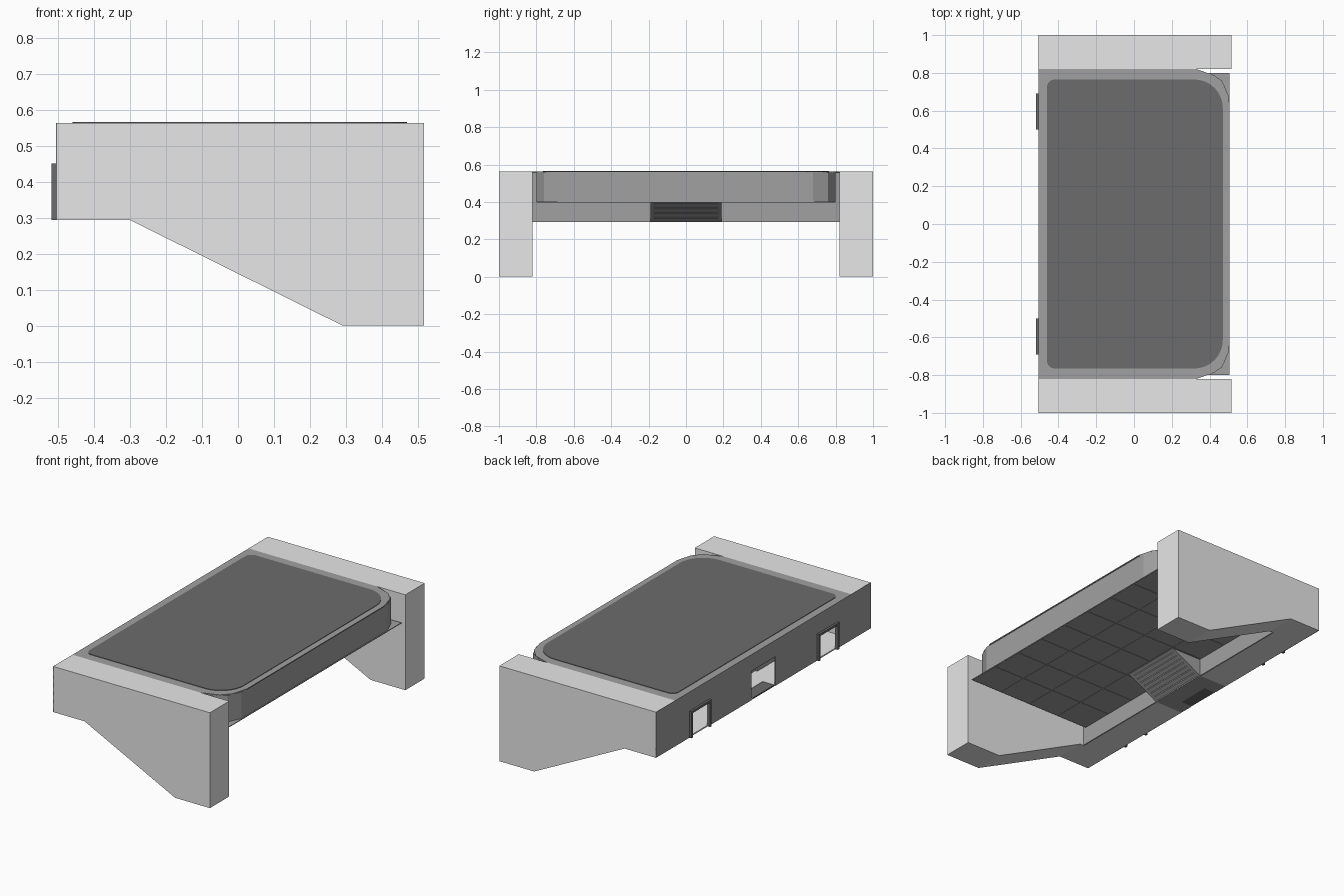
import bpy, bmesh, math
from mathutils import Vector

cube = bpy.data.objects.get("Cube")
if cube:
    bpy.data.objects.remove(cube, do_unlink=True)


def material(name, value):
    m = bpy.data.materials.new(name)
    m.use_nodes = True
    color = (value, value, value, 1)
    m.diffuse_color = color
    bsdf = next(n for n in m.node_tree.nodes if n.type == "BSDF_PRINCIPLED")
    bsdf.inputs["Base Color"].default_value = color
    bsdf.inputs["Roughness"].default_value = 0.7
    return m


LIGHT = material("light grey", 0.8)
MID = material("mid grey", 0.355)
DARK = material("dark grey", 0.15)


def prism(name, outline, axis, lo, hi, mat):
    """Extrude a 2D outline along an axis between lo and hi."""
    place = {"x": lambda a, b, c: (c, a, b),
             "y": lambda a, b, c: (a, c, b),
             "z": lambda a, b, c: (a, b, c)}[axis]
    bm = bmesh.new()
    face = bm.faces.new([bm.verts.new(place(a, b, lo)) for a, b in outline])
    new = bmesh.ops.extrude_face_region(bm, geom=[face])["geom"]
    shift = Vector(place(0, 0, hi - lo))
    bmesh.ops.translate(bm, vec=shift, verts=[v for v in new if isinstance(v, bmesh.types.BMVert)])
    bmesh.ops.recalc_face_normals(bm, faces=bm.faces)
    mesh = bpy.data.meshes.new(name)
    bm.to_mesh(mesh)
    bm.free()
    obj = bpy.data.objects.new(name, mesh)
    obj.data.materials.append(mat)
    bpy.context.collection.objects.link(obj)
    return obj


def box(name, x0, x1, y0, y1, z0, z1, mat):
    return prism(name, [(x0, y0), (x1, y0), (x1, y1), (x0, y1)], "z", z0, z1, mat)


def mirrored(half):
    """Close an outline given for +y by repeating it on -y."""
    return half + [(x, -y) for x, y in reversed(half)]


def arc(cx, cy, r, start, end, steps=8):
    angles = [math.radians(start + (end - start) * i / steps) for i in range(steps + 1)]
    return [(cx + r * math.cos(a), cy + r * math.sin(a)) for a in angles]


BACK, FRONT, TOP, BASE, FLOOR = -0.503, 0.505, 0.562, 0.293, 0.4
BEAM = -0.32      # inner face of the rear beam
SIDE = 0.82       # inner face of the brackets

# Side brackets
profile = [(BACK, TOP), (0.517, TOP), (0.517, 0), (0.29, 0), (-0.3, BASE), (BACK, BASE)]
prism("right_bracket", profile, "y", -1, -SIDE, LIGHT)
prism("left_bracket", profile, "y", SIDE, 1, LIGHT)

# Basin body, rim and inset top panel
skirt = mirrored([(BEAM, 0.8), (0.4, 0.8), (0.465, 0.76), (FRONT - 0.005, 0.68)])
prism("basin_skirt", skirt, "z", FLOOR, TOP - 0.004, MID)
rim = mirrored([(BACK, SIDE), (0.33, SIDE), (0.43, 0.785), (0.48, 0.73), (FRONT, 0.64)])
prism("top_rim", rim, "z", TOP - 0.006, TOP, MID)
panel = mirrored(arc(-0.42, 0.725, 0.04, 180, 90) + arc(0.32, 0.615, 0.15, 90, 0))
prism("top_panel", panel, "z", TOP, TOP + 0.003, DARK)

# Floor slab with a tiled underside
box("floor_slab", BEAM, FRONT, -0.8, 0.8, FLOOR - 0.002, FLOOR + 0.002, MID)
COLS, ROWS, GAP = 4, 8, 0.002
dx, dy = (FRONT - BEAM) / COLS, 1.6 / ROWS
for i in range(COLS):
    for j in range(ROWS):
        x, y = BEAM + i * dx, -0.8 + j * dy
        box("floor_tile", x + GAP, x + dx - GAP, y + GAP, y + dy - GAP,
            FLOOR - 0.004, FLOOR - 0.001, MID)

# Rear wall with two side windows and a central slot open at the bottom
wall = [(-1, TOP), (-1, BASE)]
for y0, y1, z in [(-0.675, -0.515, 0.437), (-0.11, 0.11, 0.465), (0.515, 0.675, 0.437)]:
    wall += [(y0, BASE), (y0, z), (y1, z), (y1, BASE)]
wall += [(1, BASE), (1, TOP)]
prism("rear_wall", wall, "x", BACK - 0.002, BACK + 0.004, MID)

# Hollow rear beam: inner wall and light underside
for y0, y1 in [(-SIDE, -0.19), (0.19, SIDE)]:
    box("beam_wall", BEAM - 0.01, BEAM, y0, y1, BASE, TOP - 0.004, MID)
    box("beam_underside", BACK, BEAM - 0.01, y0, y1, BASE, BASE + 0.008, LIGHT)
box("slot_back_wall", BEAM - 0.01, BEAM, -0.19, 0.19, FLOOR, TOP - 0.004, LIGHT)

# Central outlet tray with a dark drain plate next to the rear wall
DRAIN = -0.43
for y0, y1, x0 in [(-0.19, -0.1, BACK), (-0.1, 0.1, DRAIN), (0.1, 0.19, BACK)]:
    box("outlet_tray", x0, BEAM, y0, y1, BASE, BASE + 0.006, MID)
    box("outlet_lining", x0, BEAM, y0, y1, BASE + 0.006, BASE + 0.01, LIGHT)
box("drain_plate", BACK, DRAIN, -0.1, 0.1, BASE, BASE + 0.008, DARK)

# Window frames standing proud of the rear wall
for side, sign in [("right", -1), ("left", 1)]:
    inner, outer = 0.515, 0.675
    for y0, y1, z0 in [(0.5, inner, BASE), (outer, 0.69, BASE), (inner, outer, 0.437)]:
        a, b = sorted((sign * y0, sign * y1))
        box(side + "_window_frame", BACK - 0.015, BACK + 0.004, a, b, z0, 0.45, DARK)

# Sloping grate under the floor with cheeks at both ends
x_top, run, drop, SLATS = -0.12, BEAM + 0.12, BASE - FLOOR, 8
for y0 in (-0.19, 0.17):
    prism("grate_cheek", [(x_top, FLOOR), (BEAM, FLOOR), (BEAM, BASE)], "y", y0, y0 + 0.02, MID)
prism("grate_backing", [(x_top - 0.012, FLOOR), (BEAM, FLOOR), (BEAM, BASE + 0.007)],
      "y", -0.17, 0.17, MID)
for i in range(SLATS):
    t0, t1 = i / SLATS, (i + 0.8) / SLATS
    a = (x_top + run * t0, FLOOR + drop * t0)
    b = (x_top + run * t1, FLOOR + drop * t1)
    prism("grate_slat", [a, b, (b[0], b[1] + 0.01), (a[0], a[1] + 0.01)],
          "y", -0.17, 0.17, MID)
